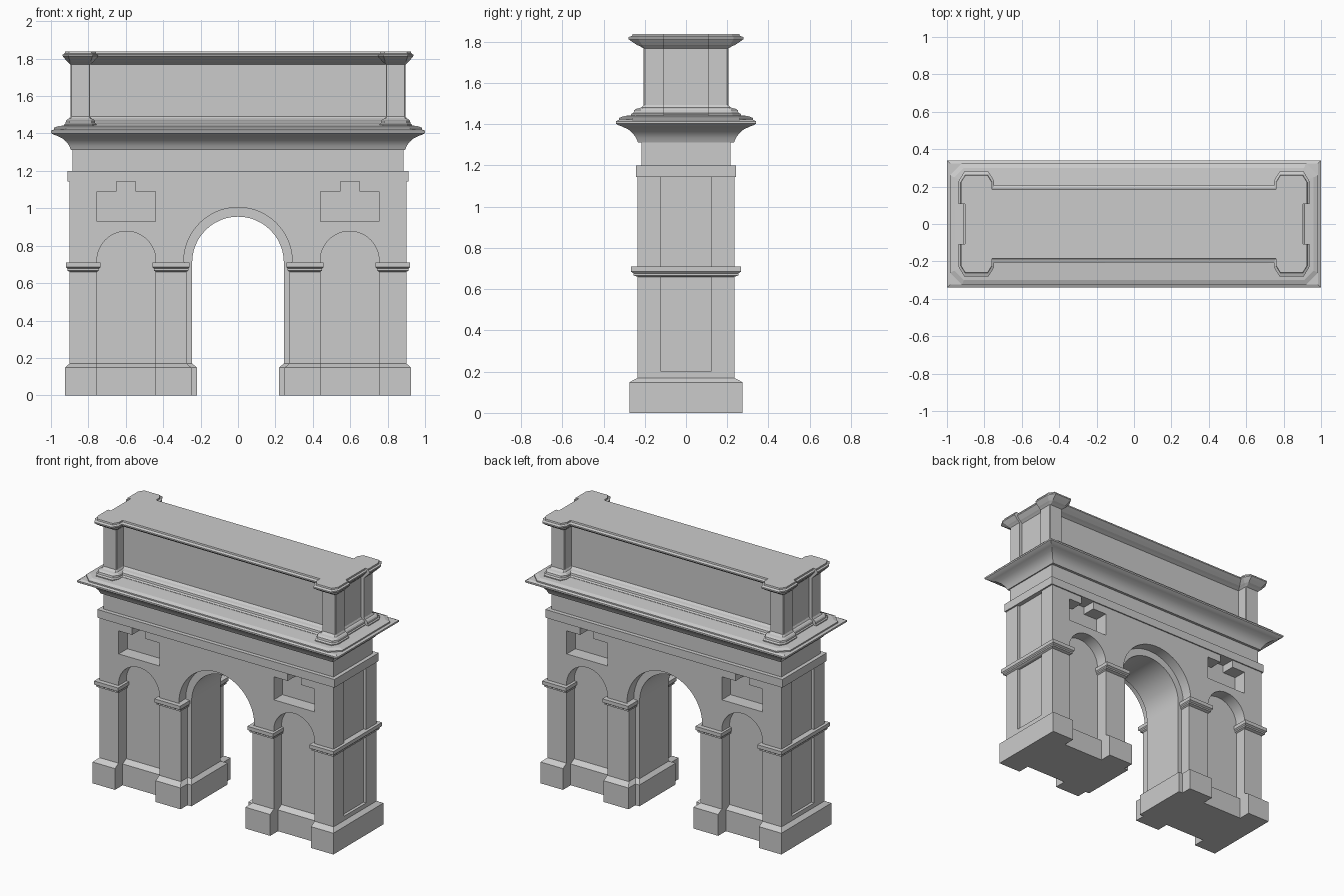
import bpy, bmesh, math
from mathutils import Vector

if "Cube" in bpy.data.objects:
    bpy.data.objects.remove(bpy.data.objects["Cube"])


def skin(bm, rings):
    """Closed solid through a list of equal-length rings."""
    vs = [[bm.verts.new(p) for p in r] for r in rings]
    n = len(vs[0])
    for a, b in zip(vs, vs[1:]):
        for i in range(n):
            j = (i + 1) % n
            bm.faces.new((a[i], a[j], b[j], b[i]))
    bm.faces.new(vs[0])
    bm.faces.new(vs[-1])


def finish(bm, name):
    bmesh.ops.recalc_face_normals(bm, faces=bm.faces[:])
    me = bpy.data.meshes.new(name)
    bm.to_mesh(me)
    bm.free()
    ob = bpy.data.objects.new(name, me)
    bpy.context.collection.objects.link(ob)
    return ob


def prism(bm, pts, y0, y1):
    skin(bm, [[(x, y, z) for x, z in pts] for y in (y0, y1)])


def offset_dirs(plan):
    """Mitre direction for each corner of a counter-clockwise plan."""
    out = []
    for i, p in enumerate(plan):
        a, b, c = (Vector(q[:2]) for q in (plan[i - 1], p, plan[(i + 1) % len(plan)]))
        e, f = (b - a).normalized(), (c - b).normalized()
        n, m = Vector((e.y, -e.x)), Vector((f.y, -f.x))
        d = (n + m) / (1 + n.dot(m))
        wx, wy = p[2:] if len(p) > 2 else (1, 1)
        out.append((d.x * wx, d.y * wy))
    return out


def molding(name, plan, profile, sx=1.0, sy=1.0, mirror=False):
    """Sweep an (offset, z) profile round a plan; optional copy across x."""
    dirs = offset_dirs(plan)
    bm = bmesh.new()
    for s in ((1, -1) if mirror else (1,)):
        skin(bm, [[(s * (p[0] + d[0] * o * sx), p[1] + d[1] * o * sy, z)
                   for p, d in zip(plan, dirs)] for o, z in profile])
    return finish(bm, name)


def rect(x0, x1, y):
    return [(x0, -y), (x1, -y), (x1, y), (x0, y)]


def mirror_y(half):
    return half + [(p[0], -p[1], *p[2:]) for p in reversed(half)]


def arch(cx, leg, r, spring, bottom, n):
    pts = [(cx + leg, bottom), (cx + leg, spring - 0.01)]
    pts += [(cx + r * math.cos(math.pi * i / n), spring + r * math.sin(math.pi * i / n))
            for i in range(n + 1)]
    return pts + [(cx - leg, spring - 0.01), (cx - leg, bottom)]


# Main body with the central passage
bm = bmesh.new()
prism(bm, [(0.9, 0), (0.9, 1.145), (-0.9, 1.145), (-0.9, 0)]
      + arch(0, 0.245, 0.2451, 0.71, 0, 24)[::-1], -0.235, 0.235)
body = finish(bm, "body")

# Cutters: stepped arch, niches, T-shaped panels, side panels
bm = bmesh.new()
tee = [(0.44, 0.93), (0.753, 0.93), (0.753, 1.09), (0.65, 1.09),
       (0.65, 1.17), (0.547, 1.17), (0.547, 1.09), (0.44, 1.09)]
for s in (-1, 1):
    prism(bm, arch(0, 0.275, 0.29, 0.715, -0.1, 32), s * 0.16, s * 0.4)
    for m in (-1, 1):
        niche = arch(0.597, 0.157, 0.1571, 0.72, -0.1, 24)
        prism(bm, [(m * x, z) for x, z in niche], s * 0.15, s * 0.4)
        prism(bm, [(m * x, z) for x, z in tee], s * 0.14, s * 0.4)
for m in (-1, 1):
    for z0, z1 in ((0.2, 0.66), (0.7, 1.17)):
        prism(bm, [(m * 0.88, z0), (m * 1.1, z0), (m * 1.1, z1), (m * 0.88, z1)], -0.122, 0.122)
cutter = finish(bm, "body_cutter")
cutter.hide_render = True
mod = body.modifiers.new("recesses", 'BOOLEAN')
mod.operation, mod.solver, mod.object = 'DIFFERENCE', 'EXACT', cutter
dg = bpy.context.evaluated_depsgraph_get()
body.data = bpy.data.meshes.new_from_object(body.evaluated_get(dg))
body.modifiers.clear()
bpy.data.objects.remove(cutter)

# Plinths following the pier outline
leg = mirror_y([(0.245, -0.16), (0.275, -0.16), (0.275, -0.235), (0.44, -0.235, 0, 1),
                (0.44, -0.15, 0, 1), (0.754, -0.15, 0, 1), (0.754, -0.235, 0, 1), (0.9, -0.235)])
molding("plinths", leg, [(1, 0), (1, 0.148), (0, 0.17)], 0.026, 0.04, True)

# Impost bands on the piers
impost = [(0, 0.66), (0.6, 0.667), (0.6, 0.677), (1, 0.685), (1, 0.71)]
molding("outer_imposts", rect(0.755, 0.9, 0.235), impost, 0.02, 0.032, True)
molding("inner_imposts", rect(0.275, 0.44, 0.235), impost, 0.016, 0.032, True)

# Architrave band and frieze
molding("architrave", rect(-0.911, 0.911, 0.243), [(0, 1.143), (0, 1.2)])
molding("frieze", rect(-0.885, 0.885, 0.215), [(0, 1.19), (0, 1.32)])

# Main cornice with coved underside
cornice = molding("cornice", rect(-0.893, 0.893, 0.233),
                  [(0, 1.312), (0.01, 1.335), (0.024, 1.355), (0.046, 1.374), (0.075, 1.388),
                   (0.095, 1.395), (0.107, 1.403), (0.107, 1.414), (0.09, 1.422)])

# Chamfered weathering slab above the cornice
q = [(0.92, -0.325), (0.985, -0.26)]
q = mirror_y(q)
slab = q + [(-x, -y) for x, y in q]
molding("cornice_slab", slab, [(0, 1.415), (0, 1.43), (-0.025, 1.44), (-0.12, 1.447)])

# Attic: long wall with projecting corner pylons, base and cap
c = 0.005
quarter = [(0.79, -0.13), (0.79, -0.205 + c), (0.79 + c, -0.205), (0.895 - c, -0.205),
           (0.895, -0.205 + c), (0.895, -0.107, 1, 0), (0.872, -0.107, 1, 0)]
half = mirror_y(quarter)
attic = half + [(-p[0], -p[1], *p[2:]) for p in half]
molding("attic", attic, [(0, 1.43), (0, 1.8)])
molding("attic_base", attic, [(0.95, 1.43), (0.95, 1.449), (0.75, 1.455), (0.7, 1.468),
                              (0.5, 1.476), (0.2, 1.48), (0, 1.492)], 0.036, 0.066)
molding("attic_cap", attic, [(0, 1.768), (0.25, 1.778), (0.45, 1.785), (0.75, 1.8), (1, 1.813),
                             (1, 1.822), (0.75, 1.828), (0.72, 1.838)], 0.042, 0.075)

# Smooth only the curved surfaces
for ob in (body, cornice):
    bpy.ops.object.select_all(action='DESELECT')
    ob.select_set(True)
    bpy.context.view_layer.objects.active = ob
    bpy.ops.object.shade_smooth_by_angle(angle=math.radians(25))
